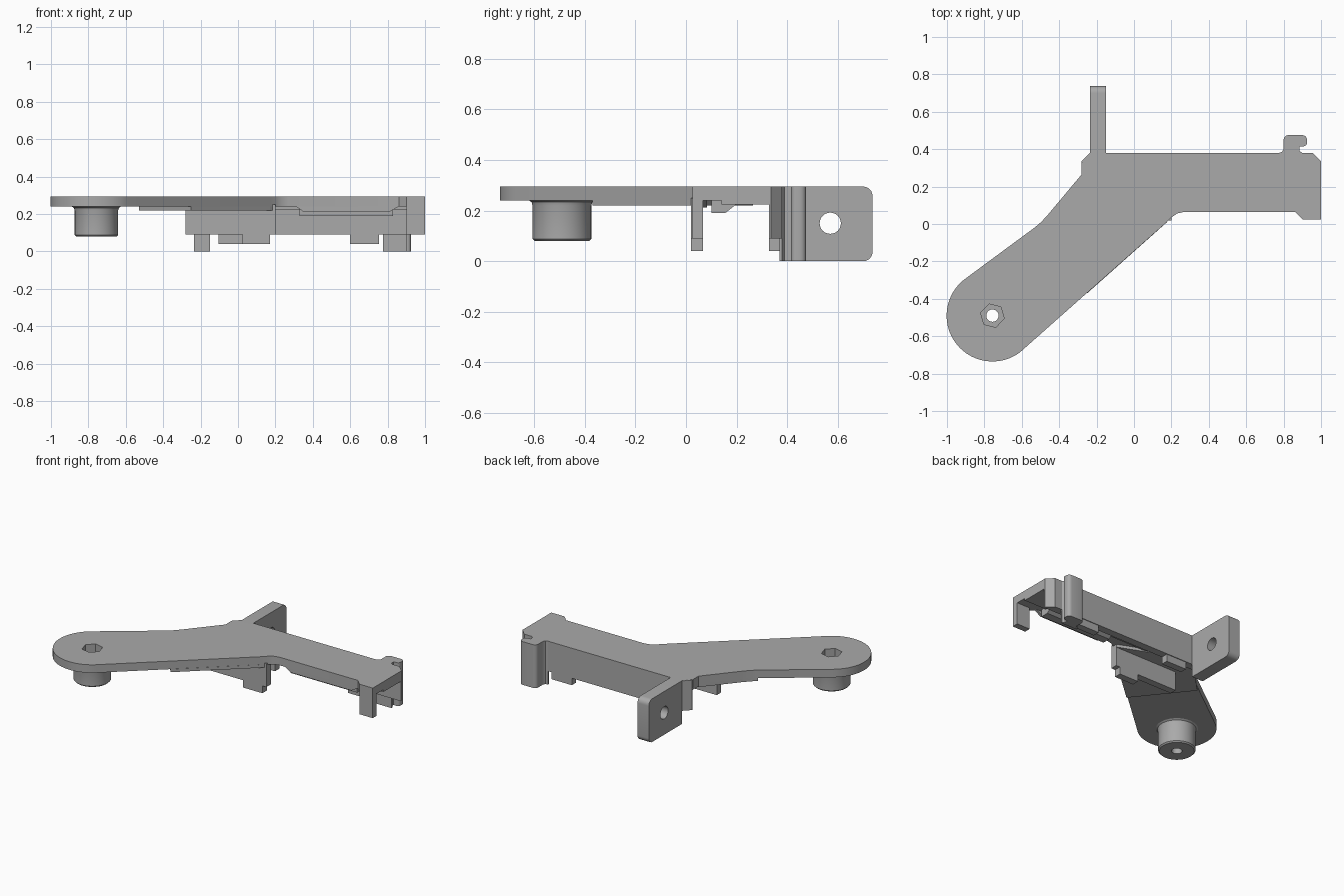
import bpy
import bmesh
from math import cos, sin, radians, tau
from mathutils import Vector

if "Cube" in bpy.data.objects:
    bpy.data.objects.remove(bpy.data.objects["Cube"])

grey = bpy.data.materials.new("plain grey")
grey.use_nodes = True
grey.diffuse_color = (0.4, 0.4, 0.4, 1)
grey.node_tree.nodes["Principled BSDF"].inputs["Base Color"].default_value = grey.diffuse_color

TOP = 0.295
POST = (-0.757, -0.49)


def arc(cx, cy, r, start, end, steps):
    angles = [radians(start + (end - start) * i / steps) for i in range(steps + 1)]
    return [(cx + r * cos(a), cy + r * sin(a)) for a in angles]


def prism(name, points, lo, hi, axis="z"):
    """Extrude a closed profile along one axis."""
    place = {"x": lambda p, t: (t, p[0], p[1]),
             "y": lambda p, t: (p[0], t, p[1]),
             "z": lambda p, t: (p[0], p[1], t)}[axis]
    bm = bmesh.new()
    face = bm.faces.new([bm.verts.new(place(p, lo)) for p in points])
    out = bmesh.ops.extrude_face_region(bm, geom=[face])
    verts = [g for g in out["geom"] if isinstance(g, bmesh.types.BMVert)]
    bmesh.ops.translate(bm, verts=verts, vec=Vector(place((0, 0), hi - lo)))
    bmesh.ops.recalc_face_normals(bm, faces=bm.faces)
    mesh = bpy.data.meshes.new(name)
    bm.to_mesh(mesh)
    bm.free()
    mesh.materials.append(grey)
    obj = bpy.data.objects.new(name, mesh)
    bpy.context.collection.objects.link(obj)
    return obj


def box(name, x, y, z):
    return prism(name, [(x[0], y[0]), (x[1], y[0]), (x[1], y[1]), (x[0], y[1])], *z)


def activate(obj):
    bpy.ops.object.select_all(action="DESELECT")
    obj.select_set(True)
    bpy.context.view_layer.objects.active = obj


def cut(obj, cutter):
    cutter.hide_render = True
    mod = obj.modifiers.new("cut", "BOOLEAN")
    mod.operation, mod.solver, mod.object = "DIFFERENCE", "EXACT", cutter
    activate(obj)
    bpy.ops.object.modifier_apply(modifier=mod.name)


def smooth(obj):
    activate(obj)
    bpy.ops.object.shade_smooth_by_angle(angle=radians(30))


# Flat top plate: rounded arm end, slanted arm and straight beam
plate = prism("top_plate", arc(*POST, 0.245, 126, 315, 40) + [
    (0.17, 0.005), (0.2, 0.035), (0.23, 0.056), (0.27, 0.065),
    (0.86, 0.065), (0.9, 0.025), (1, 0.025), (1, 0.335), (0.955, 0.38),
    (-0.235, 0.38), (-0.28, 0.325), (-0.28, 0.265),
    (-0.46, 0.05), (-0.495, 0.012), (-0.53, -0.018)], 0.24, TOP)

# Thicker underside at the root of the arm
prism("arm_thickening", [
    (-0.53, -0.02), (-0.25, -0.37), (0.17, 0.004), (0.2, 0.035),
    (0.2, 0.07), (-0.28, 0.265), (-0.46, 0.05), (-0.495, 0.012)], 0.22, 0.241)
box("beam_thickening", (-0.28, 1), (0.14, 0.33), (0.225, 0.241))

# Round post with a flared root, turned around its axis
bm = bmesh.new()
profile = [(0, 0.08), (0.108, 0.08), (0.116, 0.088), (0.116, 0.22),
           (0.12, 0.233), (0.132, 0.241), (0, 0.241)]
edges = []
verts = [bm.verts.new((POST[0] + r, POST[1], z)) for r, z in profile]
for a, b in zip(verts, verts[1:]):
    edges.append(bm.edges.new((a, b)))
bmesh.ops.spin(bm, geom=verts + edges, cent=(*POST, 0), axis=(0, 0, 1),
               angle=tau, steps=48)
bmesh.ops.remove_doubles(bm, verts=bm.verts, dist=0.0001)
bmesh.ops.recalc_face_normals(bm, faces=bm.faces)
mesh = bpy.data.meshes.new("mounting_post")
bm.to_mesh(mesh)
bm.free()
mesh.materials.append(grey)
post = bpy.data.objects.new("mounting_post", mesh)
bpy.context.collection.objects.link(post)

# Hexagonal nut pocket and screw bore through plate and post
nut = prism("nut_cutter", arc(*POST, 0.065, -14, 286, 5), 0.18, 0.4)
bore = prism("bore_cutter", arc(*POST, 0.033, 0, 345, 23), 0, 0.4)
for part in (plate, post):
    for cutter in (nut, bore):
        cut(part, cutter)
    smooth(part)

# Bracket with rounded outer corners and a cross hole
bracket = prism("rear_bracket", [(0.34, TOP), (0.34, 0.09), (0.38, 0.09), (0.38, 0)]
                + arc(0.7, 0.037, 0.037, -90, 0, 6)
                + arc(0.7, TOP - 0.037, 0.037, 0, 90, 6), -0.235, -0.15, "x")
hole = prism("bracket_hole_cutter", arc(0.57, 0.15, 0.042, 0, 345, 23), -0.4, 0, "x")
cut(bracket, hole)
smooth(bracket)
for cutter in (nut, bore, hole):
    bpy.data.objects.remove(cutter)

# Side walls of the beam
prism("rear_wall", [(-0.28, 0.328), (1, 0.328), (1, 0.335), (0.955, 0.38),
                    (-0.235, 0.38), (-0.28, 0.335)], 0.09, TOP - 0.001)
box("front_wall", (-0.28, 0.2), (0.02, 0.068), (0.09, 0.25))
box("front_end_leg", (0.9, 1), (0.025, 0.068), (0.09, TOP - 0.001))

# Tabs below the walls
for name, x, y in (("rear_tab_left", (0.6, 0.755), (0.328, 0.375)),
                   ("rear_tab_right", (-0.105, 0.05), (0.328, 0.375)),
                   ("front_tab", (0.025, 0.17), (0.02, 0.068))):
    box(name, x, y, (0.04, 0.091))

# Lip and wedge-shaped catch under the open front edge
prism("front_lip", [(0.31, 0.241), (0.35, 0.212), (0.81, 0.212), (0.86, 0.241)],
      0.066, 0.082, "y")
prism("catch_rail", [(0.1, 0.241), (0.1, 0.19), (0.155, 0.19), (0.2, 0.226),
                     (0.2, 0.241)], 0.33, 0.83, "x")

# Full-height curled hook on the rear edge
hook = prism("rear_hook", [(0.775, 0.37), (0.775, 0.38), (0.792, 0.386), (0.8, 0.4)]
             + arc(0.825, 0.45, 0.025, 180, 90, 5)
             + arc(0.9, 0.45, 0.025, 90, 0, 5)
             + arc(0.905, 0.435, 0.02, 0, -90, 4)
             + [(0.885, 0.415), (0.885, 0.39), (0.9, 0.38), (0.9, 0.37)], 0, TOP)
smooth(hook)
